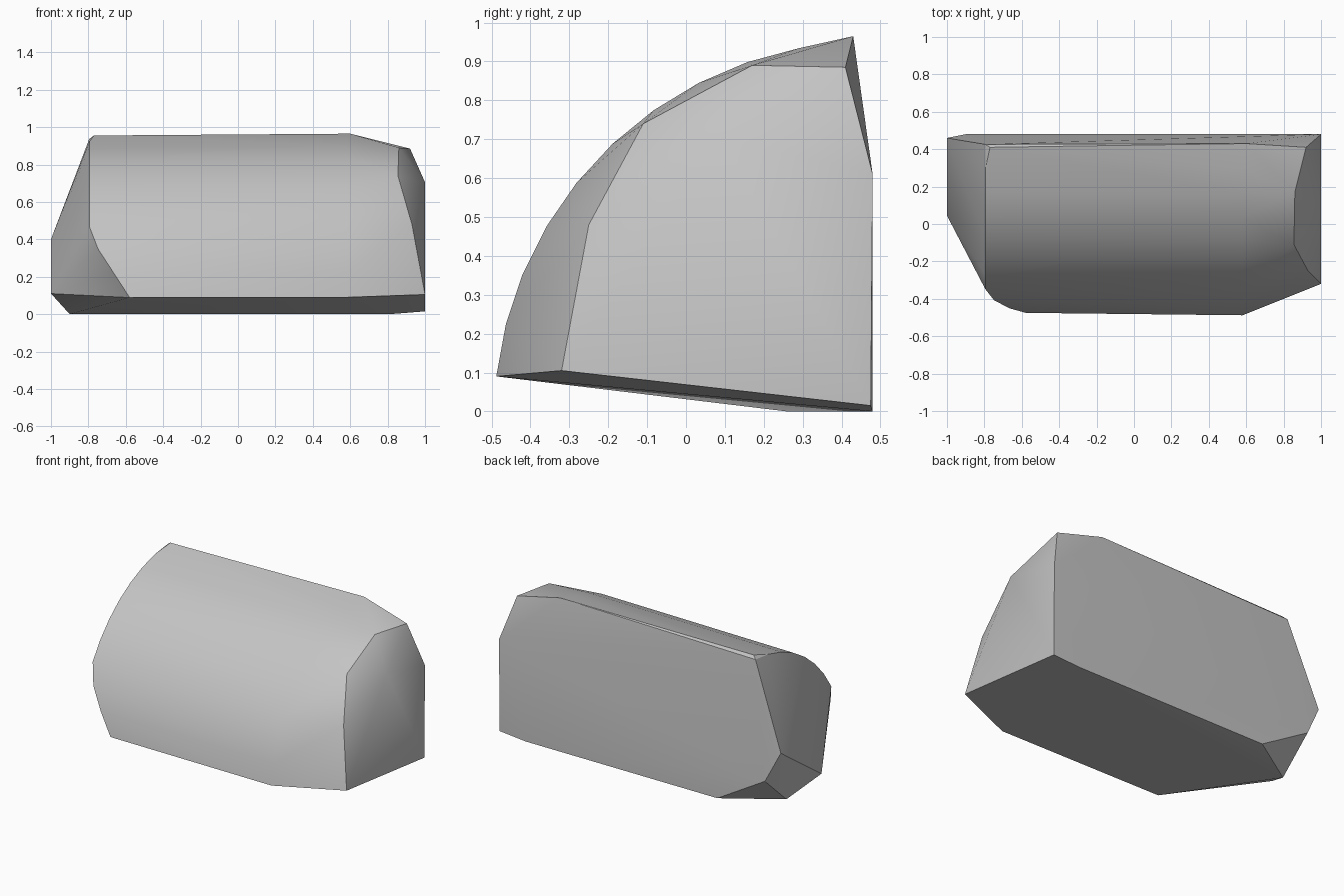
import bpy
import bmesh
import math

cube = bpy.data.objects.get("Cube")
if cube:
    bpy.data.objects.remove(cube, do_unlink=True)

# Plain stone colour
grey = bpy.data.materials.new("stone_grey")
grey.use_nodes = True
colour = (0.55, 0.55, 0.55, 1)
grey.diffuse_color = colour
shader = next(n for n in grey.node_tree.nodes if n.type == "BSDF_PRINCIPLED")
shader.inputs["Base Color"].default_value = colour
shader.inputs["Roughness"].default_value = 0.8

# The rounded front is a quarter cylinder about a long axis at the lower back
AXIS_Y, AXIS_Z = 0.476, -0.018
START, END, STEPS = math.radians(93), math.radians(173.6), 10


def on_round(angle, radius):
    """Return y and z on the rounded front."""
    return AXIS_Y + radius * math.cos(angle), AXIS_Z + radius * math.sin(angle)


points = []
for step in range(STEPS + 1):
    angle = START + (END - START) * step / STEPS
    # Near rim of the rounded front, cut square
    y, z = on_round(angle, 0.97)
    points.append((0.58, y, z))
    # Far rim, cut in at an angle towards the bottom
    y, z = on_round(angle, 0.957)
    points.append((max(-0.795, -0.58 - 0.65 * (z - 0.09)), y, z))

# Broken end on the +x side
points += [
    (1, -0.32, 0.105), (0.93, -0.25, 0.48), (0.855, -0.11, 0.74),
    (0.86, 0.17, 0.89), (0.92, 0.41, 0.885), (1, 0.09, 0.705),
    (1, 0.48, 0.61), (1, 0.475, 0.015),
]
# Broken end on the -x side
points += [
    (-1, 0.46, 0.4), (-1, 0.045, 0.11), (-0.9, 0.48, 0.2), (-0.9, 0.26, 0),
]
# Upper and lower corners of the flat back
points += [
    (0.6, 0.43, 0.965), (-0.77, 0.41, 0.955),
    (-0.56, 0.48, 0), (0.81, 0.48, 0),
]

# Wrap the corners in one convex block
bm = bmesh.new()
for point in points:
    bm.verts.new(point)
bmesh.ops.convex_hull(bm, input=bm.verts[:])
loose = [v for v in bm.verts if not v.link_faces]
bmesh.ops.delete(bm, geom=loose, context="VERTS")
bmesh.ops.recalc_face_normals(bm, faces=bm.faces[:])

mesh = bpy.data.meshes.new("stone_block")
bm.to_mesh(mesh)
bm.free()
mesh.materials.append(grey)
block = bpy.data.objects.new("stone_block", mesh)
bpy.context.collection.objects.link(block)

# Smooth the rounded parts and keep the broken edges sharp
bpy.ops.object.select_all(action="DESELECT")
block.select_set(True)
bpy.context.view_layer.objects.active = block
bpy.ops.object.shade_smooth_by_angle(angle=math.radians(30))
